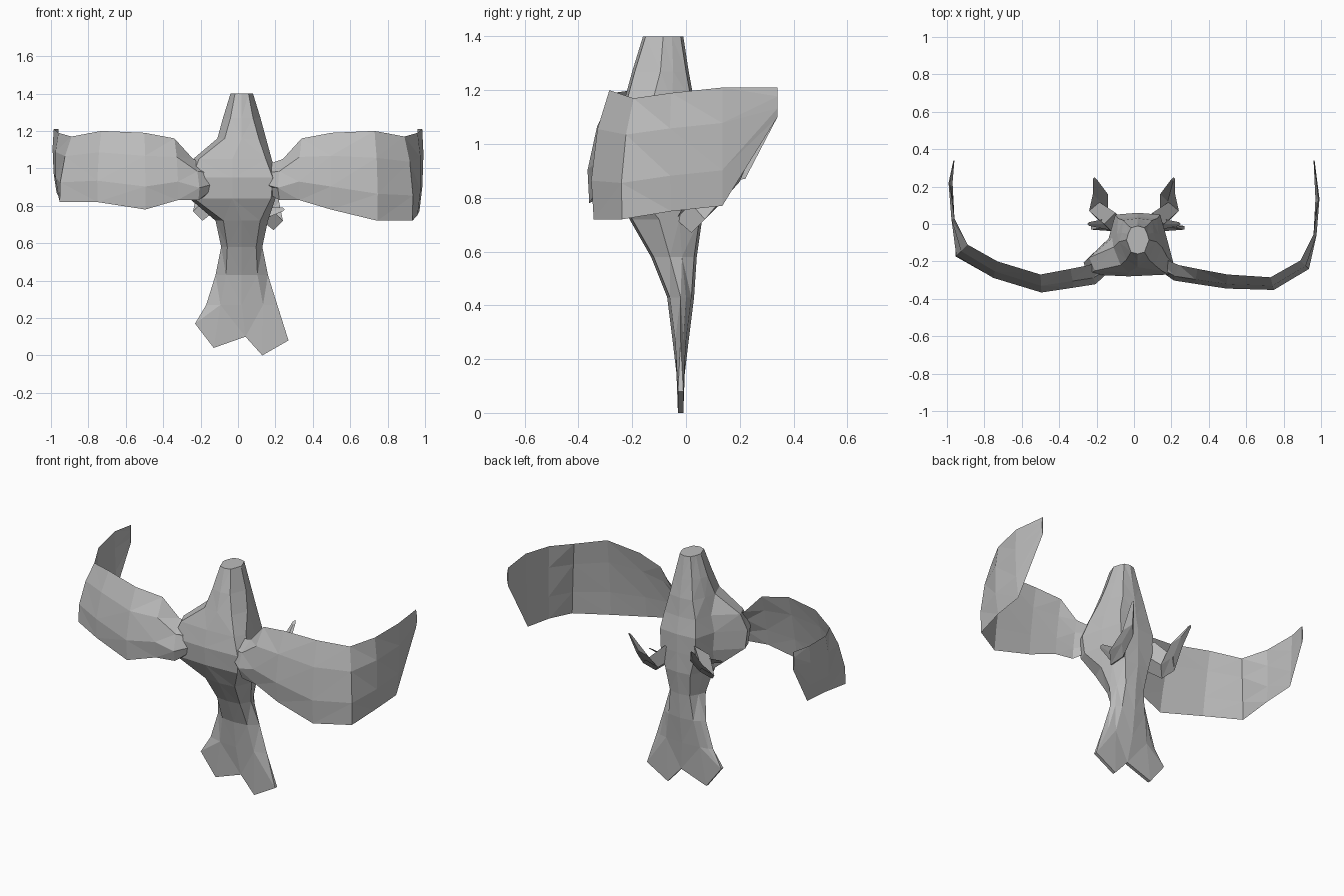
import bpy, bmesh
from mathutils import Vector

cube = bpy.data.objects.get("Cube")
if cube:
    bpy.data.objects.remove(cube, do_unlink=True)

grey = bpy.data.materials.new("plain grey")
grey.use_nodes = True
colour = (0.5, 0.5, 0.5, 1)
grey.diffuse_color = colour
grey.node_tree.nodes["Principled BSDF"].inputs["Base Color"].default_value = colour


def loft(name, rings):
    """Skin a row of equal-length point rings into a closed faceted solid."""
    bm = bmesh.new()
    rows = [[bm.verts.new(point) for point in ring] for ring in rings]
    for upper, lower in zip(rows, rows[1:]):
        for i in range(len(upper)):
            bm.faces.new((upper[i - 1], upper[i], lower[i], lower[i - 1]))
    bm.faces.new(rows[0])
    bm.faces.new(rows[-1])
    bmesh.ops.triangulate(bm, faces=bm.faces[:], quad_method='SHORT_EDGE')
    bmesh.ops.recalc_face_normals(bm, faces=bm.faces[:])
    mesh = bpy.data.meshes.new(name)
    bm.to_mesh(mesh)
    bm.free()
    mesh.materials.append(grey)
    bpy.context.collection.objects.link(bpy.data.objects.new(name, mesh))


def body_ring(z, half, front_y, back_y, squareness):
    """Ten-sided section; a square one is a broad front board on a narrow spindle."""
    board = squareness > 0.8
    spine = 0.02
    middle = -0.03 if board else spine
    front = half * squareness
    flank, back = (half * 0.65, half * 0.5) if board else (half * 0.85, half * 0.6)
    side_y = back_y + (front_y - back_y) * (squareness - 0.1)
    flank_y = (side_y + back_y) / 2
    return [Vector((x, y, z)) for x, y in (
        (middle - half, side_y), (middle - front, front_y), (middle, front_y - 0.01),
        (middle + front, front_y), (middle + half, side_y),
        (spine + flank, flank_y), (spine + back, back_y), (spine, back_y + 0.01),
        (spine - back, back_y), (spine - flank, flank_y))]


# Head, neck, broad chest, narrow waist and flattened tail, from the top down
body = [body_ring(*section) for section in (
    (1.4, 0.06, -0.15, -0.02, 0.6),
    (1.27, 0.1, -0.19, 0, 0.6),
    (1.16, 0.13, -0.22, 0.02, 0.7),
    (1.05, 0.21, -0.25, 0.03, 0.85),
    (0.95, 0.24, -0.27, 0.05, 0.9),
    (0.84, 0.23, -0.26, 0.05, 0.9),
    (0.72, 0.14, -0.2, 0.05, 0.7),
    (0.58, 0.11, -0.12, 0.03, 0.7),
    (0.43, 0.14, -0.06, 0.02, 0.6),
    (0.27, 0.19, -0.04, 0, 0.6))]

# Jagged forked edge that closes the tail
edge = [(-0.23, 0.17), (-0.13, 0.04), (0.04, 0.1), (0.13, 0), (0.27, 0.08)]
front_edge = [Vector((x, -0.03, z)) for x, z in edge]
back_edge = [point + Vector((0, 0.02, 0)) for point in reversed(front_edge)]
loft("body_and_tail", body + [front_edge + back_edge])

# Shared wing sweep: distance out, depth, top height, bottom height
sweep = [(0.1, -0.16, 1, 0.9), (0.24, -0.22, 1.05, 0.83), (0.34, -0.24, 1.16, 0.83),
         (0.5, -0.27, 1.19, 0.78), (0.73, -0.26, 1.2, 0.77), (0.89, -0.17, 1.17, 0.77),
         (0.96, -0.03, 1.19, 0.8), (0.985, 0.16, 1.21, 0.82), (0.96, 0.34, 1.21, 1.1)]


def wing(name, side, shift, tilt):
    """Cupped wing thinning to its tip; shift moves the outer part, tilt leans the top back."""
    rings = []
    for i, (x, y, top, bottom) in enumerate(sweep):
        before, after = sweep[max(i - 1, 0)], sweep[min(i + 1, len(sweep) - 1)]
        outward = Vector((side * (after[1] - before[1]), before[0] - after[0], 0)).normalized()
        outer = x > 0.6 and i < len(sweep) - 1
        bulge = outward * 0.05 * (1 - i / len(sweep))
        lean = outward * tilt * (0 < i < 6)
        high = Vector((side * x, y + shift * outer, top))
        low = Vector((side * x, y + shift * outer, bottom - side * 0.05 * outer)) + lean
        if outer and i > 4:
            low.x = side * min(abs(low.x), 0.97)
        upper, lower = high.lerp(low, 0.3), high.lerp(low, 0.7)
        rings.append([high, upper + bulge, lower + bulge, low,
                      lower + bulge * 0.2, upper + bulge * 0.2])
    loft(name, rings)


def limb(name, side, path):
    """Diamond sections of the given radius along a path."""
    loft(name, [[(side * x - r, y, z), (side * x, y - r, z - r),
                 (side * x + r, y, z), (side * x, y + r, z + r)] for x, y, z, r in path])


wing("left_wing", 1, -0.025, 0.06)
wing("right_wing", -1, 0.06, 0.09)

# Backward-hooked legs, the right one held higher, and their small side spurs
for side, word, lift in ((1, "left", 0), (-1, "right", 0.05)):
    limb(word + "_leg", side, [(0.1, 0, 0.8 + lift, 0.06), (0.19, 0.07, 0.72 + lift, 0.05),
                               (0.18, 0.16, 0.82 + lift, 0.04), (0.21, 0.24, 0.97, 0.01)])
    limb(word + "_spur", side, [(0.14, 0, 0.76 + lift, 0.03), (0.24, 0, 0.78 + lift, 0.01)])
